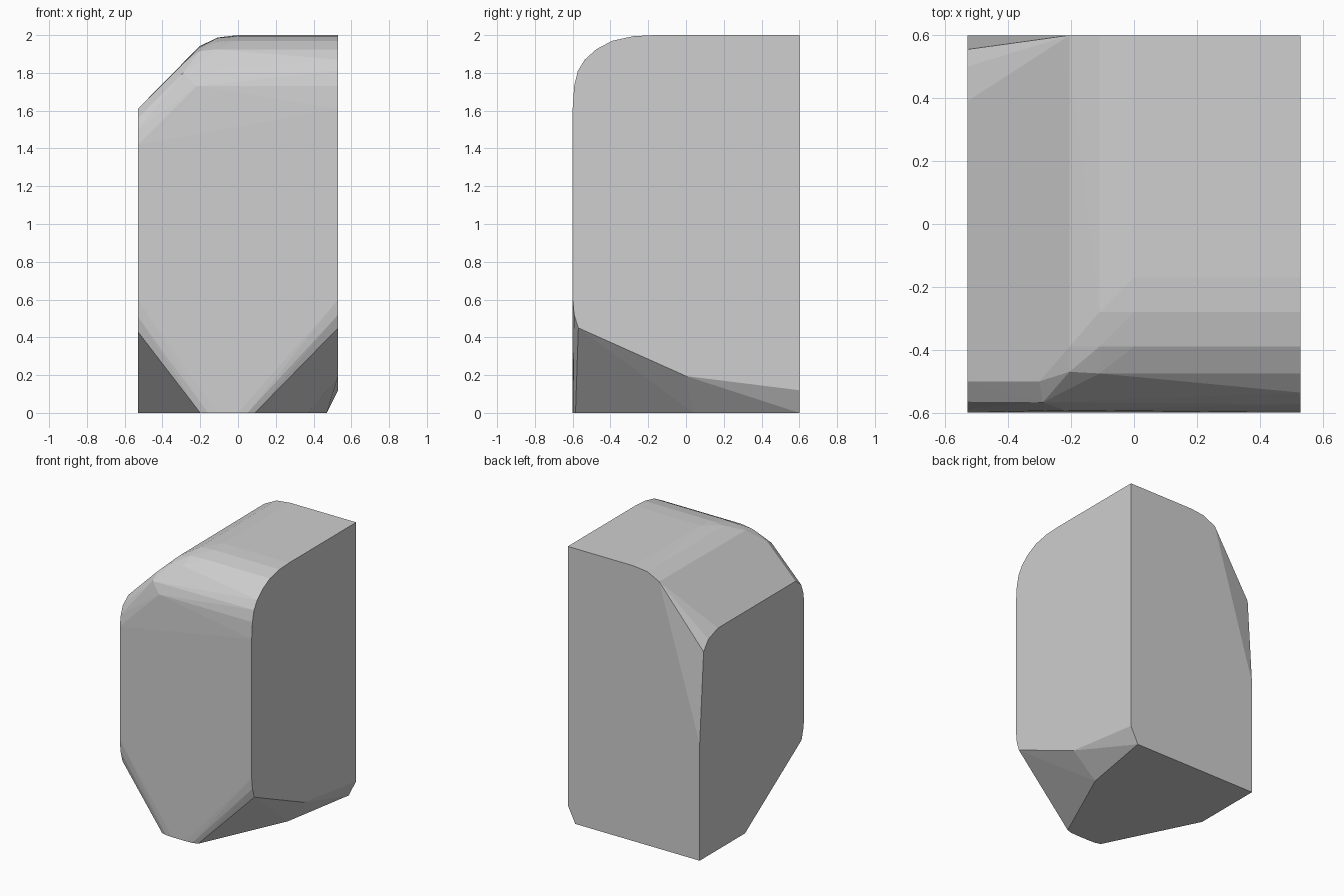
import bpy, bmesh

if "Cube" in bpy.data.objects:
    bpy.data.objects.remove(bpy.data.objects["Cube"])

W, D = 0.53, 0.60   # half width and half depth

points = []


def on_side(x, profile):
    """Add a (y, z) outline lying on a plane of constant x."""
    points.extend((x, y, z) for y, z in profile)


def on_back(profile):
    """Add an (x, z) outline lying on the back plane."""
    points.extend((x, D, z) for x, z in profile)


# Rounded upper front edge, running across from the right side
round_front = [(-D, 1.61), (-0.592, 1.73), (-0.573, 1.81), (-0.536, 1.87),
               (-0.475, 1.925), (-0.39, 1.97), (-0.28, 1.994), (-0.17, 2.0)]
on_side(W, round_front)
on_side(0.0, round_front[5:])
on_side(-0.11, [(-0.475, 1.925), (-0.39, 1.965), (-0.28, 1.985)])

# Chamfered upper left edge, with the blend into the rounded front
on_back([(W, 2.0), (0.0, 2.0), (-0.11, 1.987), (-0.205, 1.94)])
on_side(-0.205, [(0.50, 1.94), (-0.39, 1.935), (-0.47, 1.915)])
points += [(-0.22, -0.592, 1.73), (-0.29, -0.567, 1.80), (-0.30, -0.50, 1.84)]
on_side(-W, [(-D, 1.42), (-0.588, 1.50), (-0.565, 1.56), (-0.50, 1.61)])

# Rounded rear left corner fanning down the back
on_side(-W, [(0.39, 1.61), (0.50, 1.57), (0.555, 1.50), (D, 0.85), (D, 0.0)])

# Sloped undercuts at the lower front corners, with softened edges
on_side(W, [(-D, 0.60), (-0.592, 0.52), (-0.57, 0.45), (0.0, 0.195), (D, 0.12)])
on_side(-W, [(-D, 0.60), (-0.592, 0.51), (-0.57, 0.43), (0.08, 0.0)])

# Flat base outline
base = [(0.0, -D), (0.05, -0.597), (0.09, -0.585), (0.373, 0.04), (0.47, D),
        (-0.11, -D), (-0.16, -0.597), (-0.20, -0.585), (-0.50, 0.02)]
points += [(x, y, 0.0) for x, y in base]

# Skin the outlines into one solid faceted block
bm = bmesh.new()
for p in points:
    bm.verts.new(p)
bmesh.ops.remove_doubles(bm, verts=bm.verts, dist=0.0005)
hull = bmesh.ops.convex_hull(bm, input=bm.verts)
loose = [v for v in bm.verts if not v.link_faces]
bmesh.ops.delete(bm, geom=loose, context='VERTS')
bmesh.ops.dissolve_limit(bm, angle_limit=0.01, verts=bm.verts, edges=bm.edges)
bmesh.ops.recalc_face_normals(bm, faces=bm.faces)

mesh = bpy.data.meshes.new("faceted_block")
bm.to_mesh(mesh)
bm.free()
block = bpy.data.objects.new("faceted_block", mesh)
bpy.context.collection.objects.link(block)

# Plain grey surface
grey = bpy.data.materials.new("light_grey")
grey.diffuse_color = (0.62, 0.62, 0.62, 1.0)
grey.use_nodes = True
grey.node_tree.nodes["Principled BSDF"].inputs["Base Color"].default_value = grey.diffuse_color
mesh.materials.append(grey)
